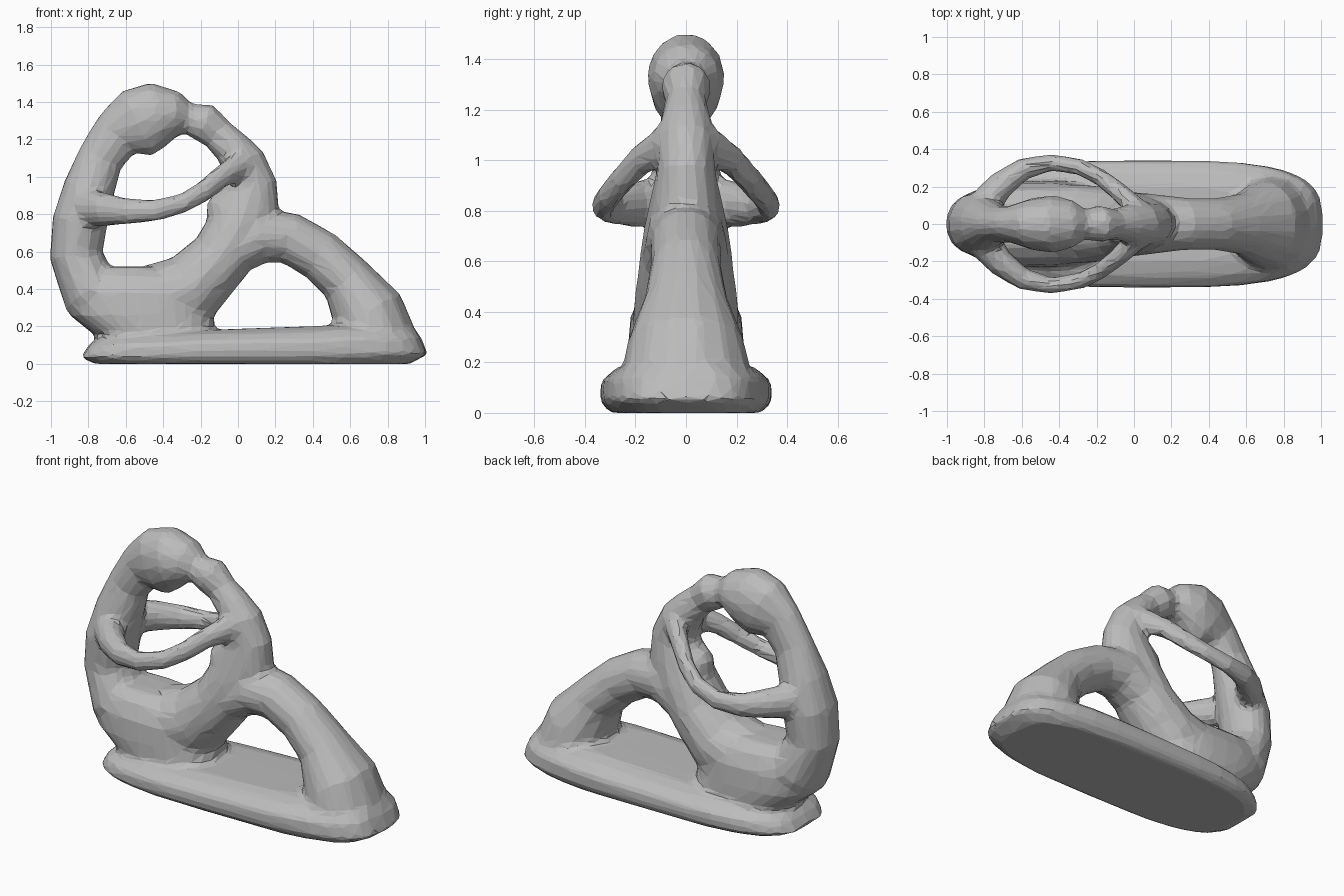
import bpy, bmesh
from math import cos, sin, tau
from mathutils import Vector

if "Cube" in bpy.data.objects:
    bpy.data.objects.remove(bpy.data.objects["Cube"], do_unlink=True)

stone = bpy.data.materials.new("grey stone")
stone.use_nodes = True
GREY = (0.5, 0.5, 0.5, 1)
stone.diffuse_color = GREY
stone.node_tree.nodes["Principled BSDF"].inputs["Base Color"].default_value = GREY

bm = bmesh.new()


def skin(rings):
    """Close a list of equal point rings into a solid."""
    loops = [[bm.verts.new(p) for p in ring] for ring in rings]
    n = len(loops[0])
    faces = [bm.faces.new((a[i], a[(i + 1) % n], b[(i + 1) % n], b[i]))
             for a, b in zip(loops, loops[1:]) for i in range(n)]
    faces += [bm.faces.new(loops[0][::-1]), bm.faces.new(loops[-1])]
    bmesh.ops.recalc_face_normals(bm, faces=faces)


def limb(path, ref, sides=14):
    """Loft ellipses along a path of (x, y, z, half size along ref, half size across)."""
    pts = [Vector(p[:3]) for p in path]
    rings = []
    for k, (c, p) in enumerate(zip(pts, path)):
        t = (pts[min(k + 1, len(pts) - 1)] - pts[max(k - 1, 0)]).normalized()
        u = (ref - t * ref.dot(t)).normalized()
        v = t.cross(u)
        rings.append([c + u * p[3] * cos(tau * i / sides) + v * p[4] * sin(tau * i / sides)
                      for i in range(sides)])
    skin(rings)


def slab(layers, power, slope, sides=36):
    """Stack rounded outlines of (z, x min, x max, half width), lower towards the left."""
    def bend(w):
        return abs(w) ** power * (1 if w > 0 else -1)
    rings = []
    for z, x0, x1, hy in layers:
        ring = []
        for i in range(sides):
            a = tau * i / sides
            x = (x0 + x1) / 2 + bend(cos(a)) * (x1 - x0) / 2
            ring.append((x, hy * bend(sin(a)), z * (1 - slope * (1 - x) / 2)))
        rings.append(ring)
    skin(rings)


Y, Z = Vector((0, 1, 0)), Vector((0, 0, 1))

# Base with a rim that slopes up towards the middle
slab([(0, -.77, .92, .3), (.05, -.84, 1.015, .34), (.14, -.8, .98, .34),
      (.195, -.74, .94, .28), (.222, -.64, .88, .2)], .6, .32)

# Hips and folded legs
slab([(.06, -.74, -.1, .25), (.14, -.75, -.12, .23), (.26, -.9, -.13, .23),
      (.38, -.95, -.1, .22), (.47, -.92, -.2, .18), (.52, -.85, -.4, .12)], .8, 0)

# Parent's back, neck and bowed head
limb([(-.6, 0, .32, .2, .17), (-.8, 0, .4, .2, .17), (-.865, 0, .58, .16, .145),
      (-.845, 0, .76, .17, .15), (-.795, 0, .94, .14, .14), (-.735, 0, 1.1, .1, .125),
      (-.65, 0, 1.225, .1, .14), (-.54, 0, 1.285, .14, .195), (-.43, 0, 1.33, .155, .18),
      (-.33, 0, 1.33, .13, .13), (-.25, 0, 1.31, .07, .07)], Y)

# Lap rising into the child's body, neck and head
limb([(-.5, 0, .32, .22, .2), (-.25, 0, .4, .21, .2), (-.09, 0, .57, .19, .17),
      (.0, 0, .72, .17, .17), (.05, 0, .85, .14, .18), (.07, 0, .97, .115, .14),
      (.03, 0, 1.08, .115, .12), (-.04, 0, 1.165, .1, .1), (-.11, 0, 1.23, .08, .09),
      (-.18, 0, 1.29, .1, .11), (-.27, 0, 1.31, .08, .08)], Y)

# Child's rounded lap, ending in a ledge under the arms
limb([(-.0, 0, .66, .13, .13), (-.02, 0, .76, .14, .15), (-.02, 0, .85, .12, .15),
      (-.01, 0, .89, .09, .12)], Y)

# Rear leg arching from the lap down to the base
limb([(-.14, 0, .45, .19, .13), (-.03, 0, .6, .175, .14), (.12, 0, .69, .16, .155),
      (.28, 0, .67, .14, .14), (.44, 0, .58, .14, .14), (.58, 0, .45, .165, .145),
      (.69, 0, .29, .23, .2), (.74, 0, .1, .27, .23)], Y)

# Paired arms reaching around to the child's shoulders
for s in (1, -1):
    limb([(-.87, s * .03, .82, .1, .08), (-.79, s * .12, .83, .1, .085),
          (-.71, s * .21, .825, .09, .075), (-.59, s * .295, .815, .07, .06),
          (-.44, s * .33, .82, .058, .045), (-.29, s * .305, .86, .055, .045),
          (-.18, s * .25, .925, .058, .045), (-.09, s * .18, 1.0, .062, .05),
          (.03, s * .07, 1.07, .08, .06)], Z)

mesh = bpy.data.meshes.new("embracing_figures")
bm.to_mesh(mesh)
bm.free()
mesh.materials.append(stone)
figures = bpy.data.objects.new("embracing_figures", mesh)
bpy.context.collection.objects.link(figures)

# Fuse the parts, soften the joints, then cut down to carved facets
fuse = figures.modifiers.new("fuse", 'REMESH')
fuse.mode = 'VOXEL'
fuse.voxel_size = .018
soften = figures.modifiers.new("soften", 'SMOOTH')
soften.iterations = 8
facet = figures.modifiers.new("facet", 'DECIMATE')
facet.ratio = .055
